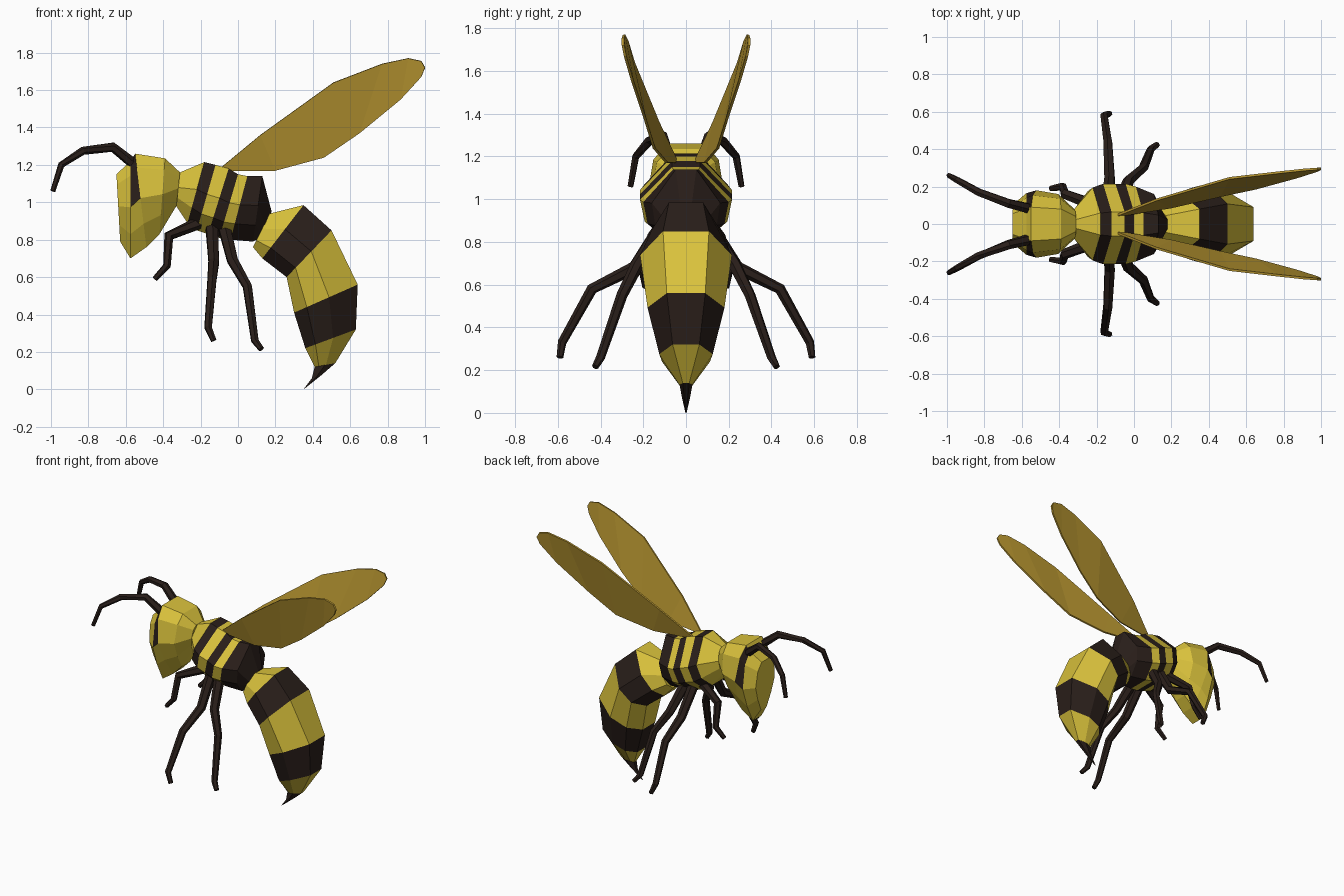
import bpy, bmesh, math
from mathutils import Vector

if "Cube" in bpy.data.objects:
    bpy.data.objects.remove(bpy.data.objects["Cube"])


def material(name, rgb):
    m = bpy.data.materials.new(name)
    m.diffuse_color = (*rgb, 1)
    m.use_nodes = True
    m.node_tree.nodes["Principled BSDF"].inputs["Base Color"].default_value = m.diffuse_color
    return m


YELLOW = material("yellow", (0.70, 0.54, 0.045))
DARK = material("dark", (0.022, 0.013, 0.010))
AMBER = material("amber", (0.47, 0.30, 0.03))


def finish(name, bm, mats):
    bmesh.ops.recalc_face_normals(bm, faces=bm.faces)
    me = bpy.data.meshes.new(name)
    bm.to_mesh(me)
    bm.free()
    for m in mats:
        me.materials.append(m)
    ob = bpy.data.objects.new(name, me)
    bpy.context.collection.objects.link(ob)
    return ob


def skin(bm, rings, paint=lambda seg, side: 0):
    """Join rings of points into a capped tube; paint picks the material."""
    vs = [[bm.verts.new(p) for p in r] for r in rings]
    n = len(vs[0])
    for s, (a, b) in enumerate(zip(vs, vs[1:])):
        for i in range(n):
            j = (i + 1) % n
            bm.faces.new((a[i], a[j], b[j], b[i])).material_index = paint(s, i)
    bm.faces.new(vs[0]).material_index = paint(0, 0)
    bm.faces.new(vs[-1]).material_index = paint(len(vs) - 2, 0)


def body_part(name, half, sections, paint):
    """Sections: top x, top z, bottom x, bottom z, half width."""
    profile = half + [(-y, h) for y, h in reversed(half)]
    rings = []
    for tx, tz, bx, bz, w in sections:
        rings.append([((tx + bx) / 2 + h * (tx - bx) / 2, y * w,
                       (tz + bz) / 2 + h * (tz - bz) / 2) for y, h in profile])
    bm = bmesh.new()
    skin(bm, rings, paint)
    return finish(name, bm, [YELLOW, DARK])


def limb(name, path, r0, r1, sides=6):
    """Tapered tube along a path, mirrored across y."""
    bm = bmesh.new()
    for s in (1, -1):
        pts = [Vector((x, y * s, z)) for x, y, z in path]
        rings = []
        for i, p in enumerate(pts):
            d = (pts[min(i + 1, len(pts) - 1)] - pts[max(i - 1, 0)]).normalized()
            u = d.cross(Vector((0.3, 1, 0.1))).normalized()
            v = d.cross(u)
            r = r0 + (r1 - r0) * i / (len(pts) - 1)
            rings.append([p + r * (u * math.cos(t) + v * math.sin(t))
                          for t in (2 * math.pi * k / sides for k in range(sides))])
        skin(bm, rings)
    return finish(name, bm, [DARK])


# Head: the second band carries the dark eye patches on its upper sides
body_part("head", [(.5, 1), (.85, .7), (1, .05), (.7, -.5), (.3, -1)], [
    (-.65, 1.15, -.63, .79, .11),
    (-.575, 1.22, -.575, .70, .165),
    (-.55, 1.26, -.49, .76, .18),
    (-.39, 1.235, -.42, .83, .16),
    (-.31, 1.16, -.33, .98, .08)],
    lambda seg, i: int(seg == 1 and i in (0, 1, 7, 8)))

# Thorax with alternating stripes
thorax_stripes = [0, 1, 0, 1, 0, 1, 1]
body_part("thorax", [(.3, 1), (1, .1), (.9, -.5), (.4, -1)], [
    (-.31, 1.16, -.33, .98, .08),
    (-.18, 1.215, -.27, .89, .195),
    (-.12, 1.20, -.22, .85, .215),
    (-.05, 1.18, -.16, .83, .215),
    (.00, 1.15, -.10, .81, .215),
    (.05, 1.14, -.04, .80, .20),
    (.13, 1.14, .08, .79, .16),
    (.18, .95, .10, .80, .08)],
    lambda seg, i: thorax_stripes[seg])

# Abdomen curling down to the stinger
abdomen_stripes = [0, 1, 0, 1, 0]
body_part("abdomen", [(.5, 1), (1, .1), (.9, -.6), (.4, -1)], [
    (.17, .94, .08, .76, .09),
    (.35, .985, .13, .70, .16),
    (.50, .85, .26, .60, .215),
    (.64, .56, .30, .41, .18),
    (.63, .32, .36, .22, .125),
    (.52, .14, .41, .12, .03)],
    lambda seg, i: abdomen_stripes[seg])
body_part("stinger", [(.5, 1), (1, 0), (.5, -1)], [
    (.52, .14, .41, .12, .03),
    (.445, .075, .395, .06, .018),
    (.355, .003, .35, .0, .003)],
    lambda seg, i: 1)

# Antennae and legs
limb("antennae", [(-.55, .08, 1.20), (-.67, .11, 1.295), (-.83, .17, 1.275),
                  (-.945, .235, 1.20), (-.99, .26, 1.06)], .03, .014)
limb("front_legs", [(-.21, .10, .89), (-.37, .16, .82), (-.38, .20, .66),
                    (-.445, .19, .59)], .034, .015)
limb("middle_legs", [(-.14, .12, .86), (-.13, .24, .68), (-.14, .44, .58),
                     (-.16, .58, .33), (-.13, .59, .26)], .036, .016)
limb("hind_legs", [(-.07, .12, .85), (-.03, .23, .69), (.05, .30, .55),
                   (.09, .40, .26), (.125, .425, .215)], .036, .016)

# Wings: paired points along the upper and lower edges
root, tip = (-.11, .04, 1.17), (1, .295, 1.72)
upper = [(.12, .13, 1.36), (.51, .245, 1.64), (.77, .275, 1.74),
         (.91, .29, 1.77), (.98, .295, 1.755)]
lower = [(.20, .09, 1.17), (.46, .15, 1.24), (.65, .19, 1.37),
         (.87, .25, 1.55), (.98, .285, 1.67)]
for side, s in (("left", 1), ("right", -1)):
    bm = bmesh.new()
    new = lambda p: bm.verts.new((p[0], p[1] * s, p[2]))
    r, t = new(root), new(tip)
    u, l = [new(p) for p in upper], [new(p) for p in lower]
    bm.faces.new((r, u[0], l[0]))
    for i in range(4):
        bm.faces.new((u[i], u[i + 1], l[i + 1], l[i]))
    bm.faces.new((u[4], t, l[4]))
    wing = finish(side + "_wing", bm, [AMBER])
    mod = wing.modifiers.new("thickness", 'SOLIDIFY')
    mod.thickness = .012
    mod.offset = 0
